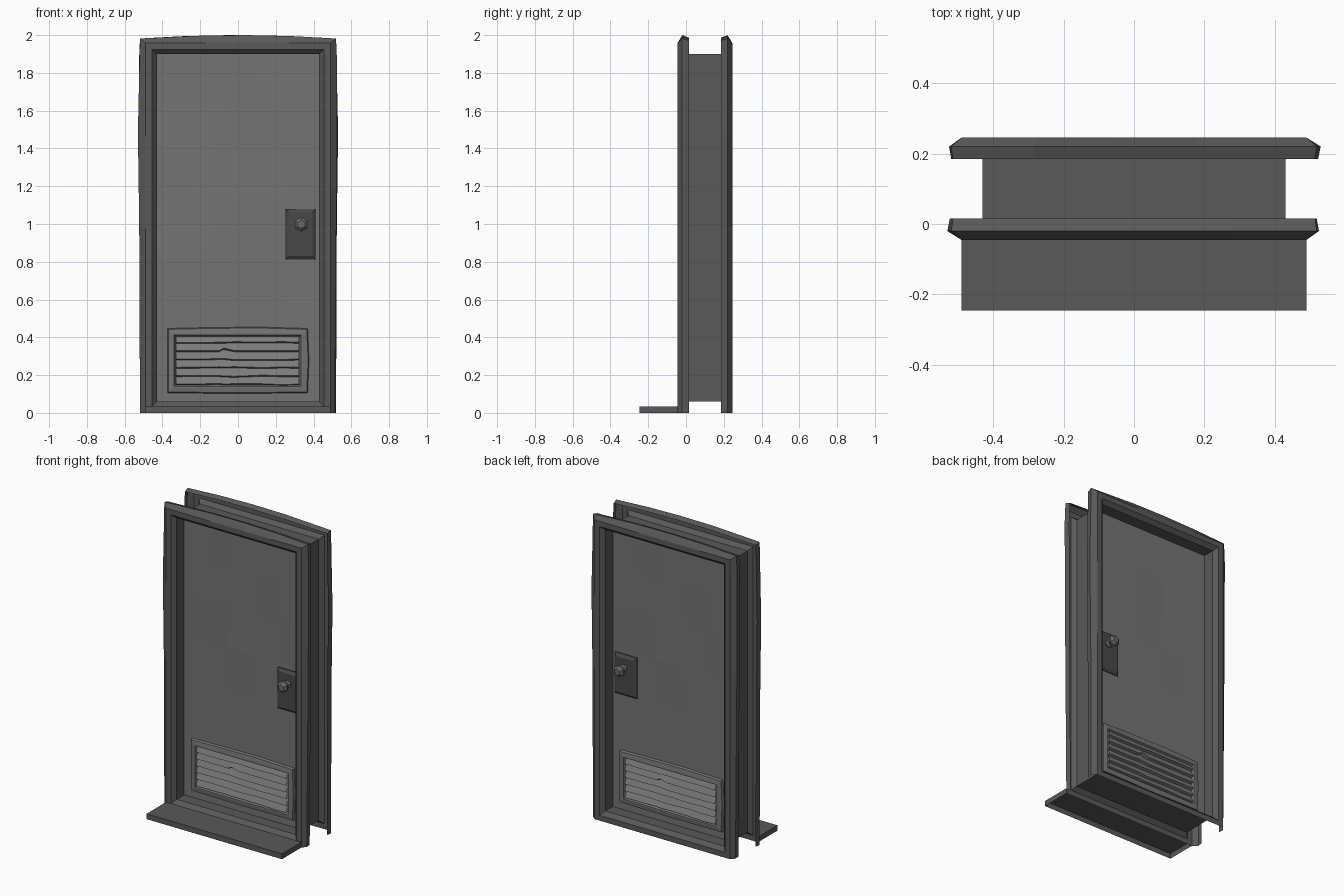
import bpy, bmesh, math, random
from mathutils import Matrix, Vector

if "Cube" in bpy.data.objects:
    bpy.data.objects.remove(bpy.data.objects["Cube"])
random.seed(3)
MID = 0.1  # depth of the door's centre plane


def mat(name, v):
    m = bpy.data.materials.new(name)
    m.diffuse_color = (v, v, v, 1)
    m.use_nodes = True
    m.node_tree.nodes["Principled BSDF"].inputs["Base Color"].default_value = m.diffuse_color
    return m


FRAME, DOOR = mat("frame_grey", 0.10), mat("door_grey", 0.175)
PLATE, KNOB = mat("plate_dark_grey", 0.065), mat("knob_grey", 0.15)
SLAT = mat("slat_light_grey", 0.20)


def build(name, bm, material, back=None):
    """Make an object; back adds a rotated or mirrored copy for the rear side."""
    if back:
        copy = bmesh.ops.duplicate(bm, geom=bm.verts[:] + bm.edges[:] + bm.faces[:])["geom"]
        vs = [g for g in copy if isinstance(g, bmesh.types.BMVert)]
        for v in vs:
            v.co.y = 2 * MID - v.co.y
            if back == "turn":
                v.co.x = -v.co.x
        if back == "mirror":
            bmesh.ops.reverse_faces(bm, faces=[g for g in copy if isinstance(g, bmesh.types.BMFace)])
    me = bpy.data.meshes.new(name)
    bm.to_mesh(me)
    bm.free()
    me.materials.append(material)
    ob = bpy.data.objects.new(name, me)
    bpy.context.collection.objects.link(ob)
    return ob


def skin(bm, loops, closed=True):
    """Quads between consecutive loops of points."""
    rows = [[bm.verts.new(p) for p in lp] for lp in loops]
    for a, b in zip(rows, rows[1:]):
        n = len(a)
        for i in range(n if closed else n - 1):
            bm.faces.new((a[i], a[(i + 1) % n], b[(i + 1) % n], b[i]))
    return rows


# Door frame: arch-shaped shell, worn outer edge, deep jamb
def arch(w, top, y, low, worn):
    pts = []
    for t in (0, .5, .75, 1):
        dx = (0, .004, .011, 0)[int(t * 4) - 1 if t else 0] * worn
        pts.append((-w - dx, y, low + (top - low) * t))
    for t in (-.35, .1, .55):
        pts.append((w * t, y, top + .018 * worn * (1 - t * t)))
    for t in (1, .93, .6, 0):
        dx = {1: 0, .93: .006, .6: .003, 0: -.007}[t] * worn
        pts.append((w + dx, y, low + (top - low) * t))
    return pts


bm = bmesh.new()
layers = [arch(.514, 1.972, .015, 0, .8), arch(.519, 1.982, -.02, 0, 1),
          arch(.49, 1.958, -.045, 0, 0), arch(.455, 1.924, -.045, .035, 0),
          arch(.43, 1.9, -.02, .06, 0), arch(.43, 1.9, MID, .06, 0)]
rows = skin(bm, layers, closed=False)
for a, b in zip(rows[2:], rows[3:]):  # sill closes the inner layers
    bm.faces.new((a[-1], a[0], b[0], b[-1]))
build("door_frame", bm, FRAME, "turn")

# Doorstep: shell open at the bottom and back
bm = bmesh.new()
skin(bm, [[(-.49, -.045, z), (-.49, -.245, z), (.49, -.245, z), (.49, -.045, z)] for z in (0, .035)], closed=False)
bm.faces.new([v for v in bm.verts if v.co.z > .01])
build("doorstep", bm, FRAME)

# Door leaf: slightly dented sheet on each side
bm = bmesh.new()
nx, nz = 5, 7
sheet = []
for j in range(nz + 1):
    row = []
    for i in range(nx + 1):
        inner = 0 < i < nx and 2 < j < nz
        r = random.uniform(-1, 1) if inner else 0
        row.append((-.43 + .86 * i / nx + r * .03, .057 + r * .003, .06 + 1.84 * j / nz))
    sheet.append(row)
skin(bm, sheet, closed=False)
bmesh.ops.reverse_faces(bm, faces=bm.faces[:])
bmesh.ops.recalc_face_normals(bm, faces=bm.faces[:])
if sum(f.normal.y for f in bm.faces) > 0:
    bmesh.ops.reverse_faces(bm, faces=bm.faces[:])
build("door_leaf", bm, DOOR, "turn")


def rect(x0, x1, z0, z1, y, d=0):
    return [(x0 + d, y, z0 + d), (x1 - d, y, z0 + d), (x1 - d, y, z1 - d), (x0 + d, y, z1 - d)]


# Vent surround: raised border with a small sag and bulge
bm = bmesh.new()


def border(d, y, k):
    a, b, c, e = rect(-.375, .37, .105, .448, y, d)
    return [a, (0, y, a[2] - .004 * k), b, (b[0] + .007 * k, y, .28), c,
            (.1, y, c[2] + .008 * k), (-.2, y, c[2] + .004 * k), e]


skin(bm, [border(0, .06, 1), border(.006, .042, 1), border(.028, .038, .4),
          border(.036, .038, 0), border(.046, .056, 0)])
build("vent_surround", bm, DOOR, "turn")

# Vent slats: tilted boards with wavy lower edges, one chipped
bm = bmesh.new()
n, z0, z1 = 6, .147, .412
h = (z1 - z0) / n
xs = (-.329, -.18, -.1, -.075, -.02, .13, .24, .324)
for k in range(n):
    z = z0 + k * h
    top, low, under = [], [], []
    for i, x in enumerate(xs):
        dz = random.uniform(-.004, .004) if 0 < i < len(xs) - 1 else 0
        if k == 4 and i == 3:
            dz = .014
        elif k == 4:
            dz = 0
        top.append((x, .055, z + h + .004))
        low.append((x, .036, z + dz + .006))
        under.append((x, .055, z + dz - .001))
    skin(bm, [top, low, under], closed=False)
build("vent_slats", bm, SLAT, "turn")

# Handle plate: bevelled
bm = bmesh.new()
rows = skin(bm, [rect(.25, .412, .812, 1.08, .058), rect(.25, .412, .812, 1.08, .05),
                 rect(.25, .412, .812, 1.08, .038, .018)])
bm.faces.new(rows[-1])
build("handle_plate", bm, PLATE, "mirror")

# Knob: six-sided turned profile
bm = bmesh.new()
prof = [(.026, .04), (.026, .03), (.014, .024), (.014, .008), (.036, -.004), (.038, -.02), (.022, -.034)]
rows = skin(bm, [[(.335 + r * math.sin(a * math.pi / 3), y, .998 + r * math.cos(a * math.pi / 3))
                  for a in range(6)] for r, y in prof])
bm.faces.new(rows[-1])
bmesh.ops.recalc_face_normals(bm, faces=bm.faces[:])
build("knob", bm, KNOB, "mirror")
